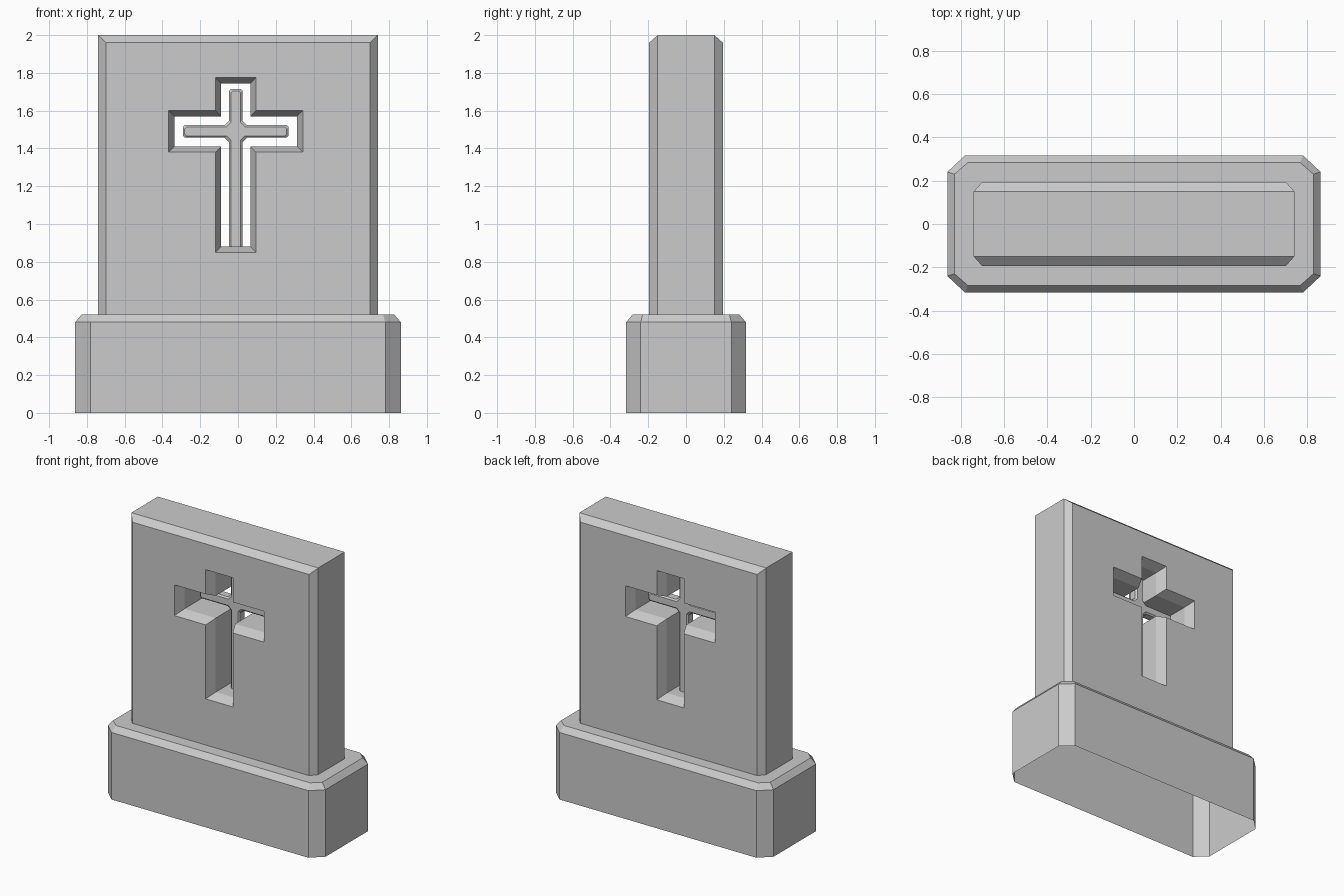
import bpy
import bmesh

cube = bpy.data.objects.get("Cube")
if cube:
    bpy.data.objects.remove(cube, do_unlink=True)

# Single stone colour
stone = bpy.data.materials.new("grey_stone")
stone.use_nodes = True
colour = (0.6, 0.6, 0.6, 1)
stone.diffuse_color = colour
bsdf = next(n for n in stone.node_tree.nodes if n.type == "BSDF_PRINCIPLED")
bsdf.inputs["Base Color"].default_value = colour


def loft(name, rings, cap_start=True):
    """Bridge a stack of matching closed rings and cap the ends."""
    bm = bmesh.new()
    loops = [[bm.verts.new(p) for p in ring] for ring in rings]
    for a, b in zip(loops, loops[1:]):
        for i in range(len(a)):
            j = (i + 1) % len(a)
            bm.faces.new((a[i], a[j], b[j], b[i]))
    if cap_start:
        bm.faces.new(loops[0])
    bm.faces.new(loops[-1])
    bmesh.ops.remove_doubles(bm, verts=bm.verts, dist=0.0001)
    bmesh.ops.recalc_face_normals(bm, faces=bm.faces)
    mesh = bpy.data.meshes.new(name)
    bm.to_mesh(mesh)
    bm.free()
    mesh.materials.append(stone)
    obj = bpy.data.objects.new(name, mesh)
    bpy.context.collection.objects.link(obj)
    return obj


def octagon(x, y, cx, cy, z):
    """Rectangle with cut corners in the ground plane."""
    half = [(x, -cy), (x, cy), (cx, y), (-cx, y)]
    return [(px, py, z) for px, py in half + [(-px, -py) for px, py in half]]


def slab_ring(y, x, top):
    return [(-x, y, 0.52), (x, y, 0.52), (x, y, top), (-x, y, top)]


def cross_ring(y, grow, hw, reach, low, high, arm_low, arm_high, flare=0, cut=0):
    """Latin cross outline, optionally with flared inner and cut outer corners."""
    hw, reach, low, high = hw + grow, reach + grow, low - grow, high + grow
    a0, a1 = arm_low - grow, arm_high + grow
    right = [(hw - cut, low), (hw, low + cut), (hw, a0 - flare), (hw + flare, a0),
             (reach - cut, a0), (reach, a0 + cut), (reach, a1 - cut), (reach - cut, a1),
             (hw + flare, a1), (hw, a1 + flare), (hw, high - cut), (hw - cut, high)]
    outline = right + [(-x, z) for x, z in reversed(right)]
    return [(x - 0.012, y, z) for x, z in outline]


# Plinth: open underneath, with cut corners and a bevelled top
loft("plinth", [
    octagon(0.862, 0.317, 0.78, 0.24, 0),
    octagon(0.862, 0.317, 0.78, 0.24, 0.48),
    octagon(0.828, 0.283, 0.768, 0.23, 0.52),
], cap_start=False)

# Upright slab with bevelled front and back edges
slab = loft("upright_slab", [
    slab_ring(-0.195, 0.70, 1.96),
    slab_ring(-0.15, 0.74, 2.0),
    slab_ring(0.15, 0.74, 2.0),
    slab_ring(0.195, 0.70, 1.96),
])

# Cross opening, splayed at both faces
opening = dict(hw=0.077, reach=0.325, low=0.88, high=1.745, arm_low=1.41, arm_high=1.57)
cutter = loft("cross_cutter", [
    cross_ring(y, grow, **opening)
    for y, grow in ((-0.265, 0.06), (-0.125, 0), (0.125, 0), (0.265, 0.06))
])
cutter.hide_render = True
cut = slab.modifiers.new("cross_opening", "BOOLEAN")
cut.operation = "DIFFERENCE"
cut.solver = "EXACT"
cut.object = cutter
bpy.context.view_layer.update()
carved = bpy.data.meshes.new_from_object(
    slab.evaluated_get(bpy.context.evaluated_depsgraph_get()))
slab.modifiers.clear()
slab.data = carved
bpy.data.objects.remove(cutter, do_unlink=True)

# Slim bevelled cross standing inside the opening
bars = dict(hw=0.035, reach=0.28, low=0.865, high=1.715, arm_low=1.457,
            arm_high=1.523, flare=0.025, cut=0.01)
loft("inner_cross", [
    cross_ring(0.015 + y, grow, **bars)
    for y, grow in ((-0.035, -0.01), (-0.025, 0), (0.025, 0), (0.035, -0.01))
])
